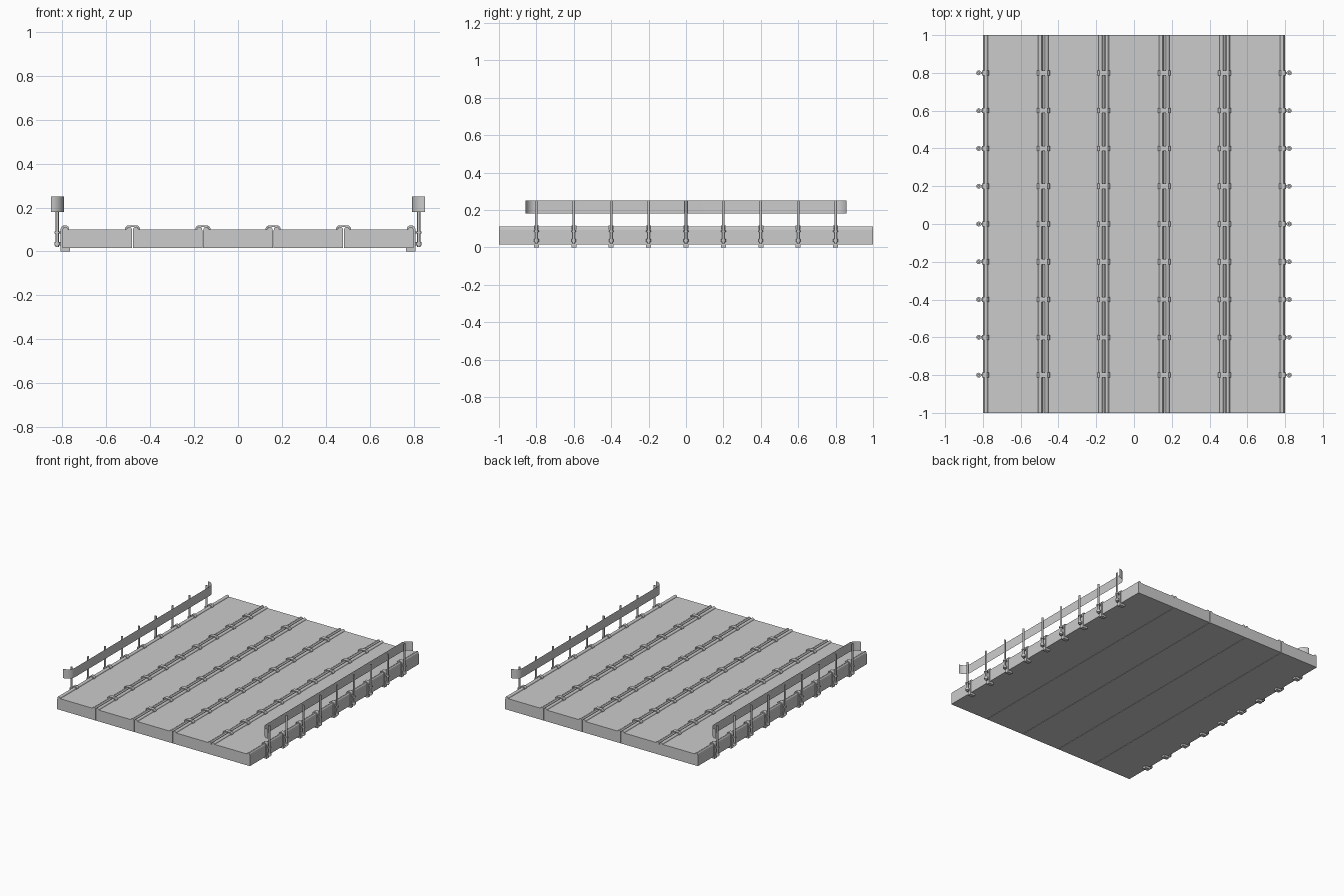
import bpy, bmesh, math

if "Cube" in bpy.data.objects:
    bpy.data.objects.remove(bpy.data.objects["Cube"])

POST_YS = [round(-0.8 + 0.2 * i, 2) for i in range(9)]


def finish(bm, name, mirror=False):
    me = bpy.data.meshes.new(name)
    bm.to_mesh(me)
    bm.free()
    ob = bpy.data.objects.new(name, me)
    bpy.context.collection.objects.link(ob)
    if mirror:
        mod = ob.modifiers.new("mirror", 'MIRROR')
        mod.use_mirror_merge = False
    return ob


def add_prism(bm, profile, y0, y1, dx=0.0):
    """Extrude a closed xz outline along y."""
    face = bm.faces.new([bm.verts.new((x + dx, y0, z)) for x, z in profile])
    ext = bmesh.ops.extrude_face_region(bm, geom=[face])
    bmesh.ops.translate(bm, vec=(0, y1 - y0, 0),
                        verts=[v for v in ext['geom'] if isinstance(v, bmesh.types.BMVert)])
    bmesh.ops.recalc_face_normals(bm, faces=bm.faces[:])


def add_cylinder(bm, x, y, z0, z1, r, sides):
    res = bmesh.ops.create_cone(bm, cap_ends=True, segments=sides,
                                radius1=r, radius2=r, depth=z1 - z0)
    bmesh.ops.translate(bm, vec=(x, y, (z0 + z1) / 2), verts=res['verts'])


# Deck panels with a raised lip along both long edges
half = [(0.1585, 0.015), (0.1585, 0.092), (0.1565, 0.104), (0.151, 0.111),
        (0.142, 0.111), (0.136, 0.107), (0.133, 0.10)]
panel = half + [(-x, z) for x, z in reversed(half)]
for i in range(5):
    bm = bmesh.new()
    add_prism(bm, panel, -1, 1, (i - 2) * 0.32)
    finish(bm, f"deck_panel_{i + 1}")

# Clips bridging the lips at each seam
arch = [(0.034, 0.099), (0.034, 0.106), (0.030, 0.113), (0.023, 0.118)]
inner = [(-0.020, 0.111), (0.020, 0.111), (0.026, 0.107), (0.028, 0.099)]
clip = arch + [(-x, z) for x, z in reversed(arch)] + [(-0.028, 0.099), (-0.026, 0.107)] + inner[:3] + inner[3:]
bm = bmesh.new()
for x in (-0.48, -0.16, 0.16, 0.48):
    for y in POST_YS:
        add_prism(bm, clip, y - 0.0135, y + 0.0135, x)
finish(bm, "seam_clips")

# C-shaped clamps wrapping the outer deck edge
clamp = [(0.768, 0.099), (0.768, 0.106), (0.772, 0.113), (0.779, 0.118),
         (0.794, 0.118), (0.802, 0.113), (0.806, 0.104), (0.806, 0.0),
         (0.765, 0.0), (0.765, 0.015), (0.799, 0.015), (0.799, 0.10),
         (0.792, 0.111), (0.782, 0.111), (0.776, 0.107), (0.774, 0.099)]
bm = bmesh.new()
for y in POST_YS:
    add_prism(bm, clamp, y - 0.0135, y + 0.0135)
finish(bm, "edge_clamps", mirror=True)

# Rail posts held by collars and small brackets
bm = bmesh.new()
for y in POST_YS:
    add_cylinder(bm, 0.822, y, 0.02, 0.25, 0.007, 12)
finish(bm, "rail_posts", mirror=True)
bm = bmesh.new()
for y in POST_YS:
    for z0, z1 in ((0.028, 0.044), (0.082, 0.090)):
        add_cylinder(bm, 0.822, y, z0, z1, 0.013, 12)
        add_prism(bm, [(0.804, z0), (0.818, z0), (0.818, z1), (0.804, z1)],
                  y - 0.006, y + 0.006)
finish(bm, "post_collars", mirror=True)

# Thin guard rail strip with ends flaring outward
arc = [(0.792 + 0.058 * (1 - math.cos(a)), 0.80 + 0.058 * math.sin(a))
       for a in (math.pi / 2 * k / 8 for k in range(9))]
path = [(x, -y) for x, y in reversed(arc)] + arc
bm = bmesh.new()
low = [bm.verts.new((x, y, 0.18)) for x, y in path]
top = [bm.verts.new((x, y, 0.25)) for x, y in path]
for i in range(len(path) - 1):
    bm.faces.new((low[i], low[i + 1], top[i + 1], top[i]))
finish(bm, "guard_rail", mirror=True)

# Smooth shading on the rounded parts
for ob in bpy.data.objects:
    ob.select_set(ob.name in ("rail_posts", "post_collars", "guard_rail"))
bpy.context.view_layer.objects.active = bpy.data.objects["guard_rail"]
bpy.ops.object.shade_smooth_by_angle(angle=math.radians(35))
